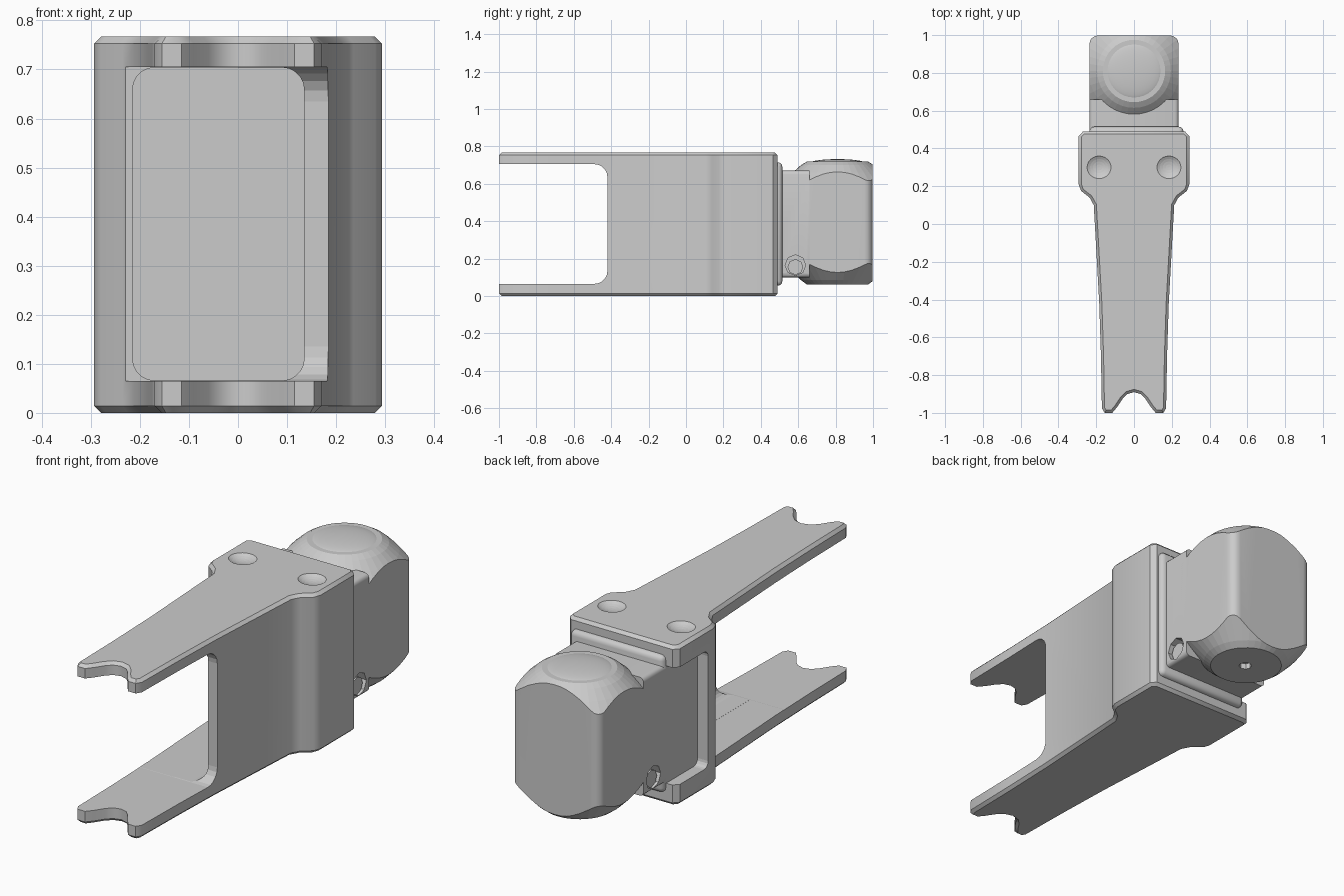
import bpy, bmesh, math
from mathutils import Matrix

if "Cube" in bpy.data.objects:
    bpy.data.objects.remove(bpy.data.objects["Cube"], do_unlink=True)

grey = bpy.data.materials.new("light_grey")
grey.use_nodes = True
grey.diffuse_color = (0.6, 0.6, 0.6, 1)
grey.node_tree.nodes["Principled BSDF"].inputs["Base Color"].default_value = (0.6, 0.6, 0.6, 1)


def make(name, bm):
    bmesh.ops.recalc_face_normals(bm, faces=bm.faces)
    mesh = bpy.data.meshes.new(name)
    bm.to_mesh(mesh)
    bm.free()
    obj = bpy.data.objects.new(name, mesh)
    bpy.context.collection.objects.link(obj)
    mesh.materials.append(grey)
    return obj


def box(name, lo, hi):
    bm = bmesh.new()
    bmesh.ops.create_cube(bm, size=1)
    for v in bm.verts:
        v.co = [(a + b) / 2 + c * (b - a) for a, b, c in zip(lo, hi, v.co)]
    return make(name, bm)


def cylinder(name, center, radius, depth, axis="Z", sides=8):
    bm = bmesh.new()
    turn = Matrix.Rotation(math.pi / 2, 4, "Y") if axis == "X" else Matrix()
    bmesh.ops.create_cone(bm, cap_ends=True, segments=sides, radius1=radius, radius2=radius,
                          depth=depth, matrix=Matrix.Translation(center) @ turn)
    return make(name, bm)


def ball(name, center, scale):
    bm = bmesh.new()
    bmesh.ops.create_uvsphere(bm, u_segments=32, v_segments=16, radius=1,
                              matrix=Matrix.Translation(center) @ Matrix.Diagonal((*scale, 1)))
    return make(name, bm)


def lathe(name, y, profile, sides=40):
    # Stack of rings (radius, height) around a vertical axis, closed at both ends
    bm = bmesh.new()
    rings = [[bm.verts.new((r * math.cos(math.tau * i / sides),
                            y + r * math.sin(math.tau * i / sides), z))
              for i in range(sides)] for r, z in profile]
    for a, b in zip(rings, rings[1:]):
        for i in range(sides):
            j = (i + 1) % sides
            bm.faces.new((a[i], a[j], b[j], b[i]))
    bm.faces.new(rings[0])
    bm.faces.new(rings[-1])
    return make(name, bm)


def bevel(obj, width, segments=3, axis=None):
    # Without an axis every edge is rounded, otherwise only edges along it
    bm = bmesh.new()
    bm.from_mesh(obj.data)
    chosen = [e for e in bm.edges if axis is None or
              abs((e.verts[0].co - e.verts[1].co).normalized()[axis]) > 0.99]
    bmesh.ops.bevel(bm, geom=chosen, offset=width, segments=segments, profile=0.5,
                    affect="EDGES", clamp_overlap=True)
    bm.to_mesh(obj.data)
    bm.free()


def cut(obj, cutter, operation="DIFFERENCE"):
    mod = obj.modifiers.new("cut", "BOOLEAN")
    mod.operation = operation
    mod.solver = "EXACT"
    mod.object = cutter
    cutter.hide_render = True
    cutter.hide_viewport = True
    cutter.display_type = "WIRE"


# Bracket: one tapered outline, hollowed into two arms and a side wall
half = [(0.06, -0.925), (0.09, -0.97), (0.115, -1), (0.155, -1), (0.17, -0.975),
        (0.175, -0.7), (0.184, -0.42), (0.213, 0.1), (0.235, 0.14), (0.28, 0.175),
        (0.293, 0.21), (0.293, 0.465), (0.27, 0.49)]
outline = [(0, -0.89), (0.035, -0.9)] + half
outline += [(-x, y) for x, y in reversed(outline[1:])]
bm = bmesh.new()
base = bm.faces.new([bm.verts.new((x, y, 0)) for x, y in outline])
lift = bmesh.ops.extrude_face_region(bm, geom=[base])
bmesh.ops.translate(bm, vec=(0, 0, 0.767),
                    verts=[v for v in lift["geom"] if isinstance(v, bmesh.types.BMVert)])
rims = [e for e in bm.edges if abs(e.verts[0].co.z - e.verts[1].co.z) < 0.01]
bmesh.ops.bevel(bm, geom=rims, offset=0.014, segments=1, affect="EDGES")
bracket = make("fork_bracket", bm)

opening = box("front_opening_cutter", (-0.5, -1.4, 0.065), (0.5, -0.42, 0.705))
bevel(opening, 0.07, 5, axis=0)
cut(bracket, opening)
clearance = box("open_side_cutter", (-0.6, -1.2, 0.0655), (0, 0.13, 0.7045))
cut(bracket, clearance)
hollow = box("inner_hollow_cutter", (-0.215, -1.3, 0.066), (0.135, 0.2, 0.704))
bevel(hollow, 0.045, 5, axis=1)
cut(bracket, hollow)

# Rear recess in the open side, leaving a front flange and two ledges
recess = box("side_recess_cutter", (-0.5, 0.25, 0.1), (-0.237, 0.7, 0.665))
bevel(recess, 0.03, 4, axis=0)
cut(bracket, recess)

# Two shallow dents on the upper plate
for side, name in ((-1, "right"), (1, "left")):
    cut(bracket, ball(name + "_dent_cutter", (side * 0.185, 0.3, 0.802), (0.085, 0.08, 0.053)))

# Neck between bracket and housing, with a stepped collar
collar = box("rear_collar", (-0.236, 0.42, 0.055), (0.262, 0.515, 0.715))
bevel(collar, 0.024)
neck = box("housing_neck", (-0.236, 0.4, 0.1), (0.236, 0.66, 0.67))
bevel(neck, 0.02, 3, axis=1)

# Rear housing: rounded block trimmed by a spindle so its corners fall away
housing = box("rear_housing", (-0.236, 0.58, 0.03), (0.236, 0.998, 0.76))
bevel(housing, 0.045, 4, axis=2)
spindle = lathe("housing_trim_cutter", 0.81,
                [(0.165, 0.062), (0.195, 0.085), (0.24, 0.13), (0.31, 0.2), (0.35, 0.3),
                 (0.35, 0.5), (0.31, 0.59), (0.24, 0.66), (0.195, 0.7), (0.165, 0.718)])
cut(housing, spindle, "INTERSECT")
dome = ball("upper_pivot_dome", (0, 0.81, 0.708), (0.155, 0.155, 0.024))
cut(housing, cylinder("pivot_hole_cutter", (0, 0.805, 0.06), 0.03, 0.06))

# Sunken side sockets low on the neck
sockets = []
for side, name in ((-1, "right"), (1, "left")):
    cutter = cylinder(name + "_socket_cutter", (side * 0.23, 0.585, 0.165), 0.055, 0.14, "X")
    cut(neck, cutter)
    cut(housing, cutter)
    sockets.append(cylinder(name + "_socket_pin", (side * 0.195, 0.585, 0.155), 0.042, 0.06, "X"))

# Smooth shading with crisp edges
bpy.ops.object.select_all(action="DESELECT")
for obj in [bracket, collar, neck, housing, dome] + sockets:
    obj.select_set(True)
bpy.context.view_layer.objects.active = bracket
bpy.ops.object.shade_smooth_by_angle(angle=math.radians(35))
